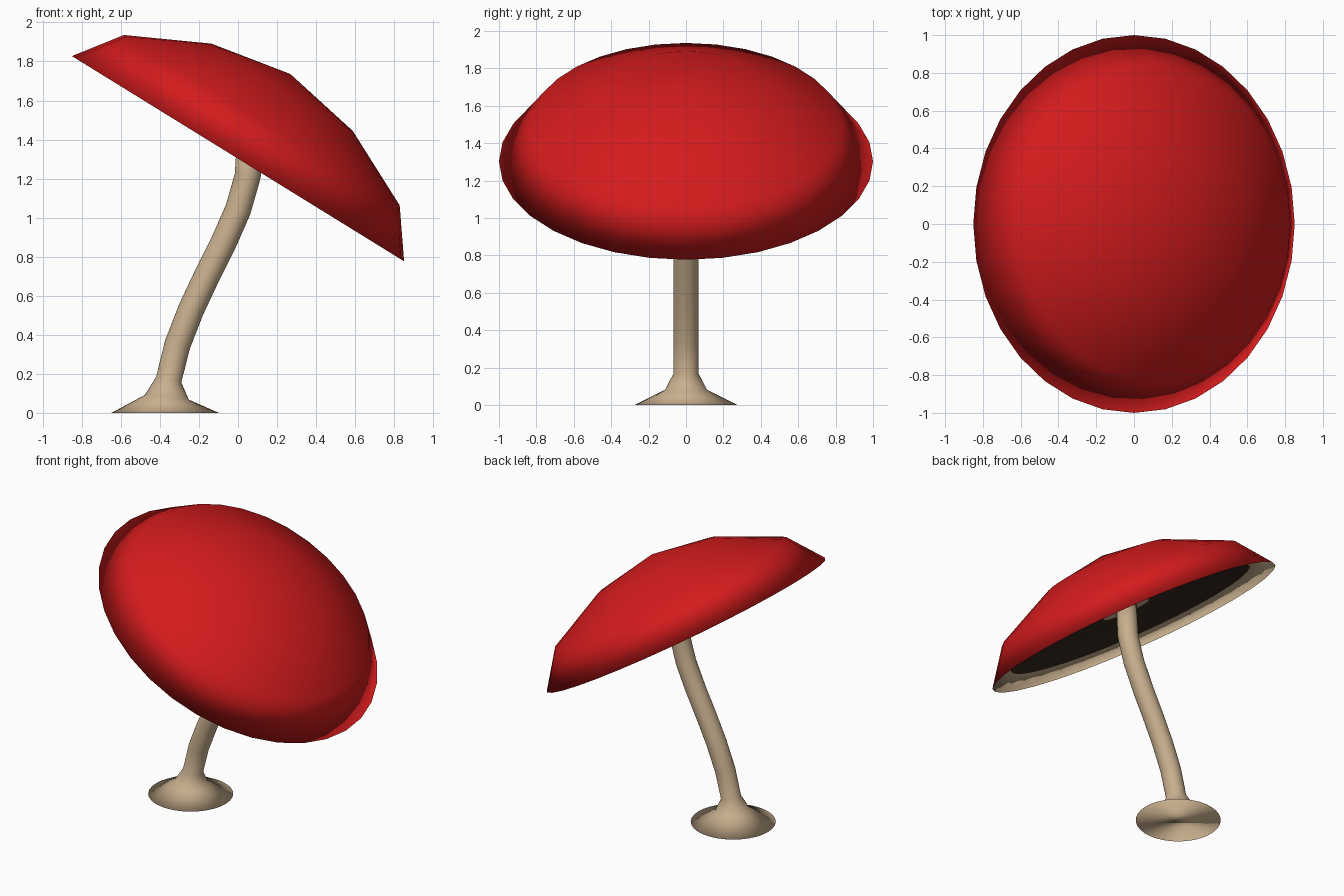
import bpy, bmesh, math
from mathutils import Vector

if "Cube" in bpy.data.objects:
    bpy.data.objects.remove(bpy.data.objects["Cube"])


def material(name, rgb):
    m = bpy.data.materials.new(name)
    m.diffuse_color = (*rgb, 1)
    m.use_nodes = True
    m.node_tree.nodes["Principled BSDF"].inputs["Base Color"].default_value = m.diffuse_color
    return m


RED = material("red", (0.66, 0.011, 0.012))
BEIGE = material("beige", (0.58, 0.43, 0.27))
DARK = material("dark brown", (0.035, 0.020, 0.013))


def loft(name, rings, sides, mats, rule=None, close=False):
    """Skin rings of (centre, axis, radius); radius 0 makes a tip."""
    bm = bmesh.new()
    rows = []
    for centre, axis, r in rings:
        axis = Vector(axis).normalized()
        y = Vector((0, 1, 0))
        u = y.cross(axis)
        if r == 0:
            rows.append([bm.verts.new(centre)])
            continue
        angles = [2 * math.pi * i / sides for i in range(sides)]
        rows.append([bm.verts.new(Vector(centre) + r * (u * math.cos(a) + y * math.sin(a)))
                     for a in angles])
    for k, (a, b) in enumerate(zip(rows, rows[1:])):
        for i in range(sides):
            j = (i + 1) % sides
            if len(a) == 1:
                f = bm.faces.new((a[0], b[i], b[j]))
            elif len(b) == 1:
                f = bm.faces.new((a[i], a[j], b[0]))
            else:
                f = bm.faces.new((a[i], a[j], b[j], b[i]))
            f.material_index = rule(k) if rule else 0
    if close:
        bm.faces.new(rows[0])
        bm.faces.new(rows[-1])
    bmesh.ops.recalc_face_normals(bm, faces=bm.faces)
    for f in bm.faces:
        f.smooth = True
    mesh = bpy.data.meshes.new(name)
    bm.to_mesh(mesh)
    bm.free()
    ob = bpy.data.objects.new(name, mesh)
    bpy.context.collection.objects.link(ob)
    for m in mats:
        mesh.materials.append(m)
    return ob


# Tilted cap: red dome, beige underside lip, shallow dark gills, beige collar
CENTRE = Vector((0, 0, 1.302))
AXIS = Vector((0.525, 0, 0.85)).normalized()
PROFILE = [(0, 0.51), (0.425, 0.43), (0.83, 0.232), (1, 0),
           (0.845, 0.06), (0.16, 0.125), (0, 0.13)]
loft("cap", [(CENTRE + AXIS * h, AXIS, r) for r, h in PROFILE], 32,
     [RED, BEIGE, DARK], lambda k: 0 if k < 3 else 2 if k == 4 else 1)

# Curved stem with flared foot
PATH = [(-0.373, 0, 0.275), (-0.365, 0.08, 0.113), (-0.355, 0.17, 0.066),
        (-0.31, 0.35, 0.067), (-0.24, 0.53, 0.067), (-0.16, 0.70, 0.067),
        (-0.075, 0.87, 0.067), (0.0, 1.04, 0.067), (0.05, 1.215, 0.067),
        (0.065, 1.46, 0.067)]
rings = []
for i, (x, z, r) in enumerate(PATH):
    a, b = PATH[max(i - 1, 0)], PATH[min(i + 1, len(PATH) - 1)]
    axis = (0, 0, 1) if i == 0 else (b[0] - a[0], 0, b[1] - a[1])
    rings.append(((x, 0, z), axis, r))
loft("stem", rings, 32, [BEIGE], close=True)
